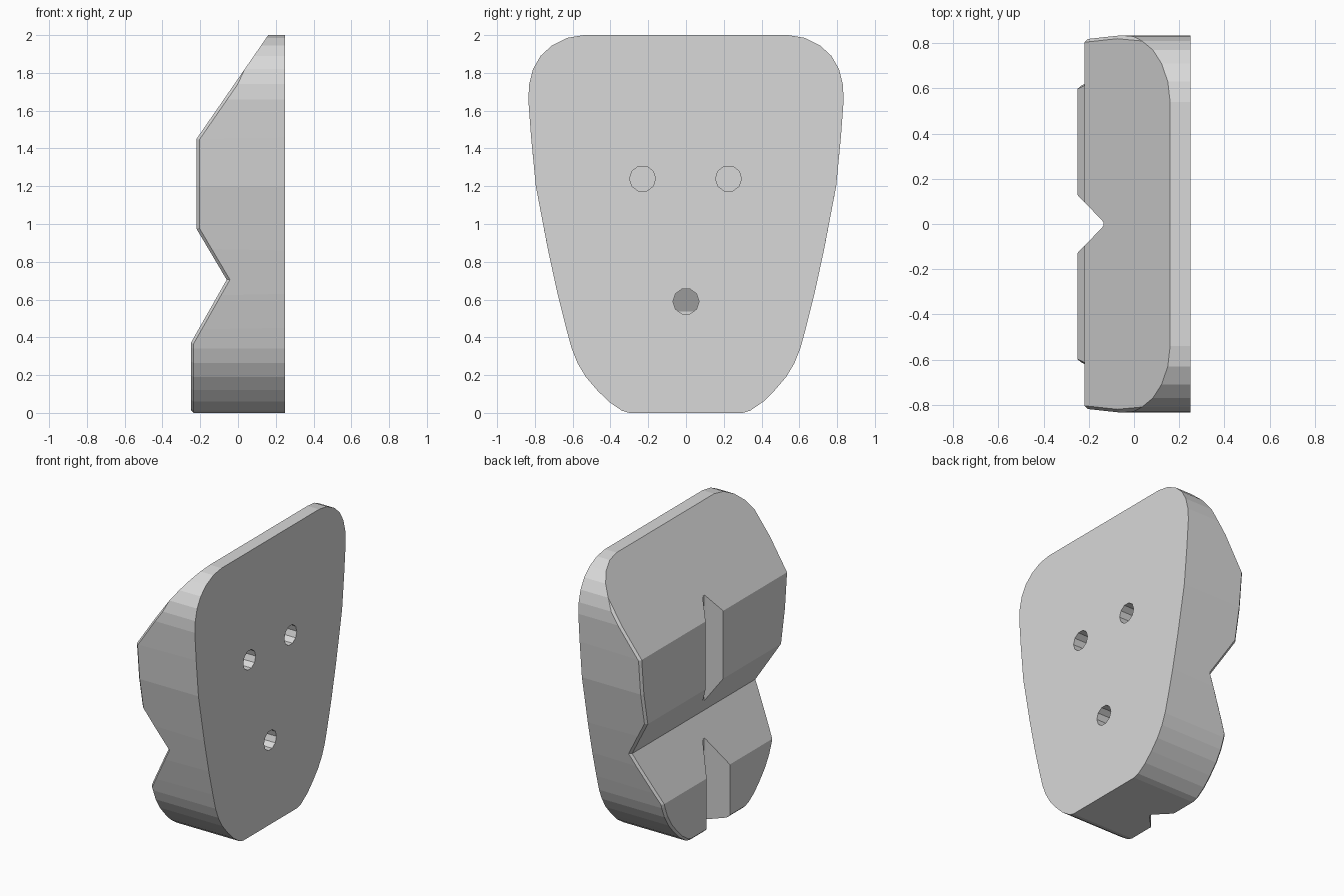
import bpy, bmesh
from math import radians
from mathutils import Vector, Matrix

cube = bpy.data.objects.get("Cube")
if cube:
    bpy.data.objects.remove(cube, do_unlink=True)

grey = bpy.data.materials.new("light grey")
grey.use_nodes = True
colour = (0.69, 0.69, 0.69, 1)
grey.diffuse_color = colour
grey.node_tree.nodes["Principled BSDF"].inputs["Base Color"].default_value = colour


def prism(name, points, shift):
    """Extrude a flat polygon of 3D points along a vector."""
    bm = bmesh.new()
    face = bm.faces.new([bm.verts.new(p) for p in points])
    ext = bmesh.ops.extrude_face_region(bm, geom=[face])
    new = [v for v in ext["geom"] if isinstance(v, bmesh.types.BMVert)]
    bmesh.ops.translate(bm, verts=new, vec=shift)
    bmesh.ops.recalc_face_normals(bm, faces=bm.faces)
    mesh = bpy.data.meshes.new(name)
    bm.to_mesh(mesh)
    bm.free()
    obj = bpy.data.objects.new(name, mesh)
    bpy.context.collection.objects.link(obj)
    mesh.materials.append(grey)
    return obj


def combine(obj, tool, operation):
    """Apply an exact boolean and drop the tool."""
    mod = obj.modifiers.new("cut", 'BOOLEAN')
    mod.object, mod.operation, mod.solver = tool, operation, 'EXACT'
    bpy.context.view_layer.objects.active = obj
    bpy.ops.object.modifier_apply(modifier=mod.name)
    bpy.data.objects.remove(tool, do_unlink=True)


# Rounded, tapering outline of the block
half = [(0.30, 0), (0.34, 0.012), (0.41, 0.06), (0.47, 0.12), (0.53, 0.19),
        (0.575, 0.265), (0.605, 0.34), (0.635, 0.45), (0.68, 0.63), (0.73, 0.86),
        (0.795, 1.2), (0.82, 1.46), (0.835, 1.66), (0.83, 1.74), (0.81, 1.82),
        (0.77, 1.89), (0.71, 1.945), (0.63, 1.985), (0.54, 2.0)]
outline = half + [(-y, z) for y, z in reversed(half)]
block = prism("grip_block", [(0.25, y, z) for y, z in outline], (-0.6, 0, 0))

# Side profile with two raised pads and a valley between them
profile = [(0.35, -0.1), (0.35, 2.1), (0.229, 2.1), (-0.22, 1.45), (-0.22, 0.975),
           (-0.06, 0.705), (-0.25, 0.37), (-0.25, -0.1)]
side = prism("side_profile", [(x, -1, z) for x, z in profile], (0, 2, 0))
combine(block, side, 'INTERSECT')

# Narrow chamfer around the rim of the pads
bm = bmesh.new()
bm.from_mesh(block.data)
bmesh.ops.dissolve_limit(bm, angle_limit=radians(0.5), verts=bm.verts, edges=bm.edges)
rim = []
for e in bm.edges:
    if len(e.link_faces) == 2 and max(v.co.z for v in e.verts) < 1.8:
        nx = sorted(f.normal.x for f in e.link_faces)
        if nx[0] < -0.3 and abs(nx[1]) < 0.05:
            rim.append(e)
bmesh.ops.bevel(bm, geom=rim, offset=0.02, segments=1, affect='EDGES', clamp_overlap=True)
bm.to_mesh(block.data)
bm.free()

# Vertical V groove down the middle of the pads
groove = [(-0.30, 0.18), (-0.145, 0.02), (-0.135, 0.008),
          (-0.135, -0.008), (-0.145, -0.02), (-0.30, -0.18)]
combine(block, prism("groove_cutter", [(x, y, -0.2) for x, y in groove], (0, 0, 2.4)), 'DIFFERENCE')

# Blind mounting holes, the lower one with a floor that follows the sloping pad
for y, z in ((-0.23, 1.24), (0.225, 1.24), (0, 0.59)):
    ring = [Matrix.Rotation(radians(36 * i), 3, 'X') @ Vector((0, 0.069, 0))
            + Vector((0.3, y, z)) for i in range(10)]
    cutter = prism("hole_cutter", ring, (-0.43, 0, 0))
    if z < 1:
        limit = [(0.4, 0.3), (0.4, 0.7), (-0.038, 0.7), (-0.265, 0.3)]
        combine(cutter, prism("floor_limit", [(x, -0.2, h) for x, h in limit], (0, 0.4, 0)), 'INTERSECT')
    combine(block, cutter, 'DIFFERENCE')

for poly in block.data.polygons:
    poly.use_smooth = False
    poly.material_index = 0
